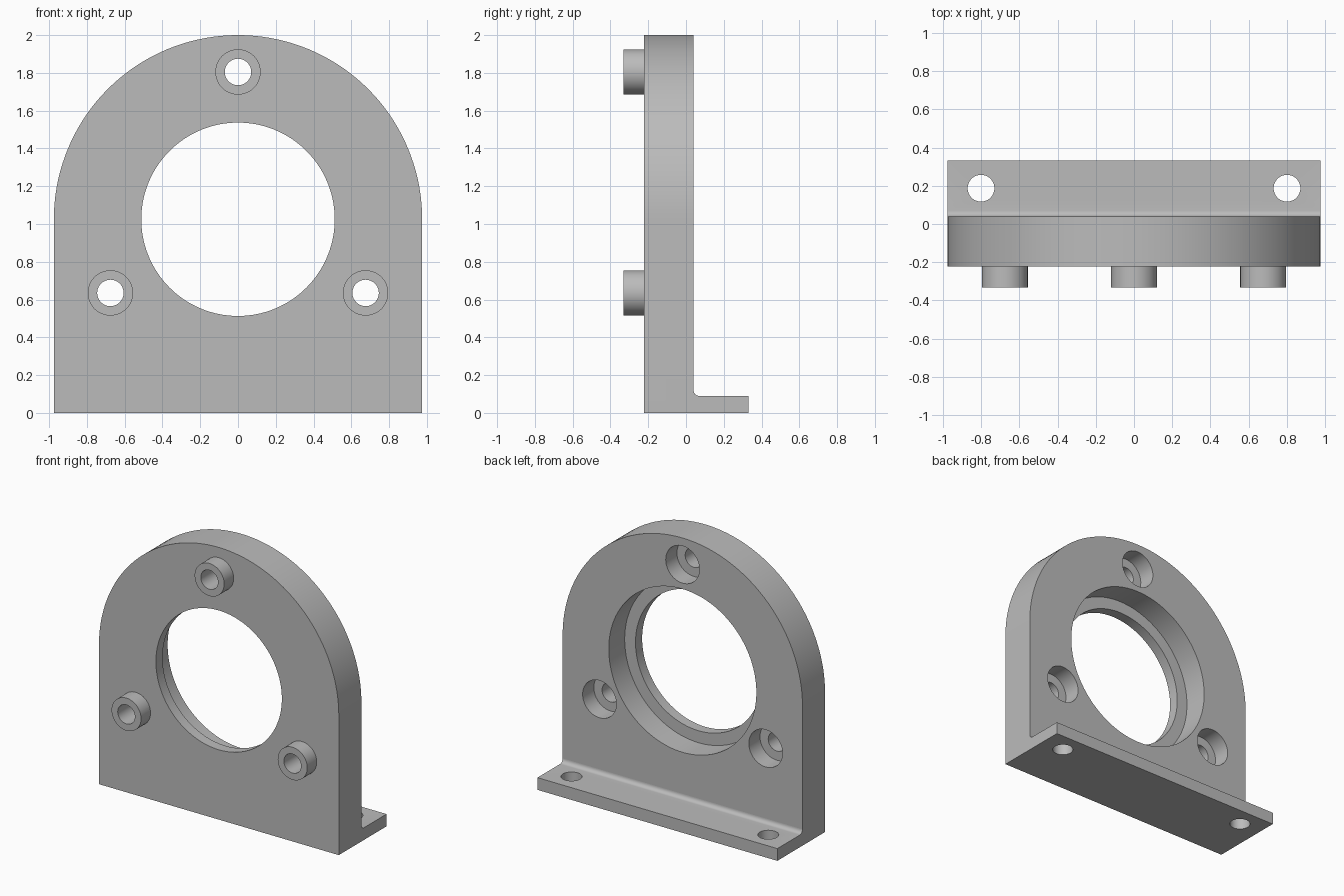
import bpy
import bmesh
from math import sin, cos, pi, radians
from mathutils import Matrix, Vector

cube = bpy.data.objects.get("Cube")
if cube:
    bpy.data.objects.remove(cube, do_unlink=True)

# Main dimensions
HALF_W = 0.975                               # half width and arch radius
AXIS_Z = 1.025                               # height of the bore axis
FRONT, BACK = -0.222, 0.04                   # plate faces
BOSS_Y, FLANGE_Y = -0.332, 0.332             # outermost faces
FLANGE_T, FILLET = 0.09, 0.03

grey = bpy.data.materials.new("plain grey")
grey.use_nodes = True
colour = (0.5, 0.5, 0.5, 1)
grey.diffuse_color = colour
grey.node_tree.nodes["Principled BSDF"].inputs["Base Color"].default_value = colour


def finish(name, bm):
    bmesh.ops.recalc_face_normals(bm, faces=bm.faces)
    mesh = bpy.data.meshes.new(name)
    bm.to_mesh(mesh)
    bm.free()
    mesh.materials.append(grey)
    ob = bpy.data.objects.new(name, mesh)
    bpy.context.collection.objects.link(ob)
    return ob


def prism(name, points, offset):
    """Extrude a closed outline along an offset vector."""
    bm = bmesh.new()
    face = bm.faces.new([bm.verts.new(p) for p in points])
    result = bmesh.ops.extrude_face_region(bm, geom=[face], use_keep_orig=True)
    verts = [g for g in result["geom"] if isinstance(g, bmesh.types.BMVert)]
    bmesh.ops.translate(bm, verts=verts, vec=offset)
    return finish(name, bm)


def cylinder(name, radius, start, end, sides=48):
    """Cylinder between two points."""
    a, b = Vector(start), Vector(end)
    axis = b - a
    turn = axis.to_track_quat("Z", "Y").to_matrix().to_4x4()
    bm = bmesh.new()
    bmesh.ops.create_cone(bm, cap_ends=True, segments=sides, radius1=radius,
                          radius2=radius, depth=axis.length,
                          matrix=Matrix.Translation((a + b) / 2) @ turn)
    return finish(name, bm)


def combine(body, tool, operation):
    mod = body.modifiers.new(tool.name, "BOOLEAN")
    mod.operation = operation
    mod.solver = "EXACT"
    mod.object = tool
    bpy.context.view_layer.objects.active = body
    bpy.ops.object.modifier_apply(modifier=mod.name)
    bpy.data.objects.remove(tool, do_unlink=True)


# Arched upright plate
outline = [(-HALF_W, FRONT, 0), (HALF_W, FRONT, 0)]
steps = 72
for i in range(steps + 1):
    a = pi * i / steps
    outline.append((HALF_W * cos(a), FRONT, AXIS_Z + HALF_W * sin(a)))
bracket = prism("bearing_bracket", outline, (0, BACK - FRONT, 0))

# Foot flange with a small fillet against the plate
profile = [(-0.1, 0), (FLANGE_Y, 0), (FLANGE_Y, FLANGE_T)]
for i in range(9):
    a = pi / 2 * i / 8
    profile.append((BACK + FILLET * (1 - sin(a)), FLANGE_T + FILLET * (1 - cos(a))))
profile.append((-0.1, FLANGE_T + FILLET))
flange = prism("foot_flange", [(-HALF_W, y, z) for y, z in profile], (2 * HALF_W, 0, 0))
combine(bracket, flange, "UNION")

# Stepped central bore
for name, radius, start in (("bore", 0.512, -0.5), ("bearing_seat", 0.6, FRONT + 0.077)):
    tool = cylinder(name, radius, (0, start, AXIS_Z), (0, 0.5, AXIS_Z), 128)
    combine(bracket, tool, "DIFFERENCE")

# Three bosses, each with a through hole and a counterbore from behind
for angle in (90, 210, 330):
    x = 0.78 * cos(radians(angle))
    z = AXIS_Z + 0.78 * sin(radians(angle))
    for name, radius, y0, y1, operation in (
            ("boss", 0.12, BOSS_Y, -0.16, "UNION"),
            ("screw_hole", 0.07, -0.5, 0.5, "DIFFERENCE"),
            ("counterbore", 0.137, BACK - 0.13, 0.5, "DIFFERENCE")):
        combine(bracket, cylinder(name, radius, (x, y0, z), (x, y1, z)), operation)

# Mounting holes through the flange
for side in (-1, 1):
    x = side * 0.8
    tool = cylinder("mounting_hole", 0.07, (x, 0.187, -0.1), (x, 0.187, 0.3))
    combine(bracket, tool, "DIFFERENCE")

# Smooth curved walls, crisp edges
bpy.ops.object.select_all(action="DESELECT")
bracket.select_set(True)
bpy.context.view_layer.objects.active = bracket
bpy.ops.object.shade_smooth_by_angle(angle=radians(30))
